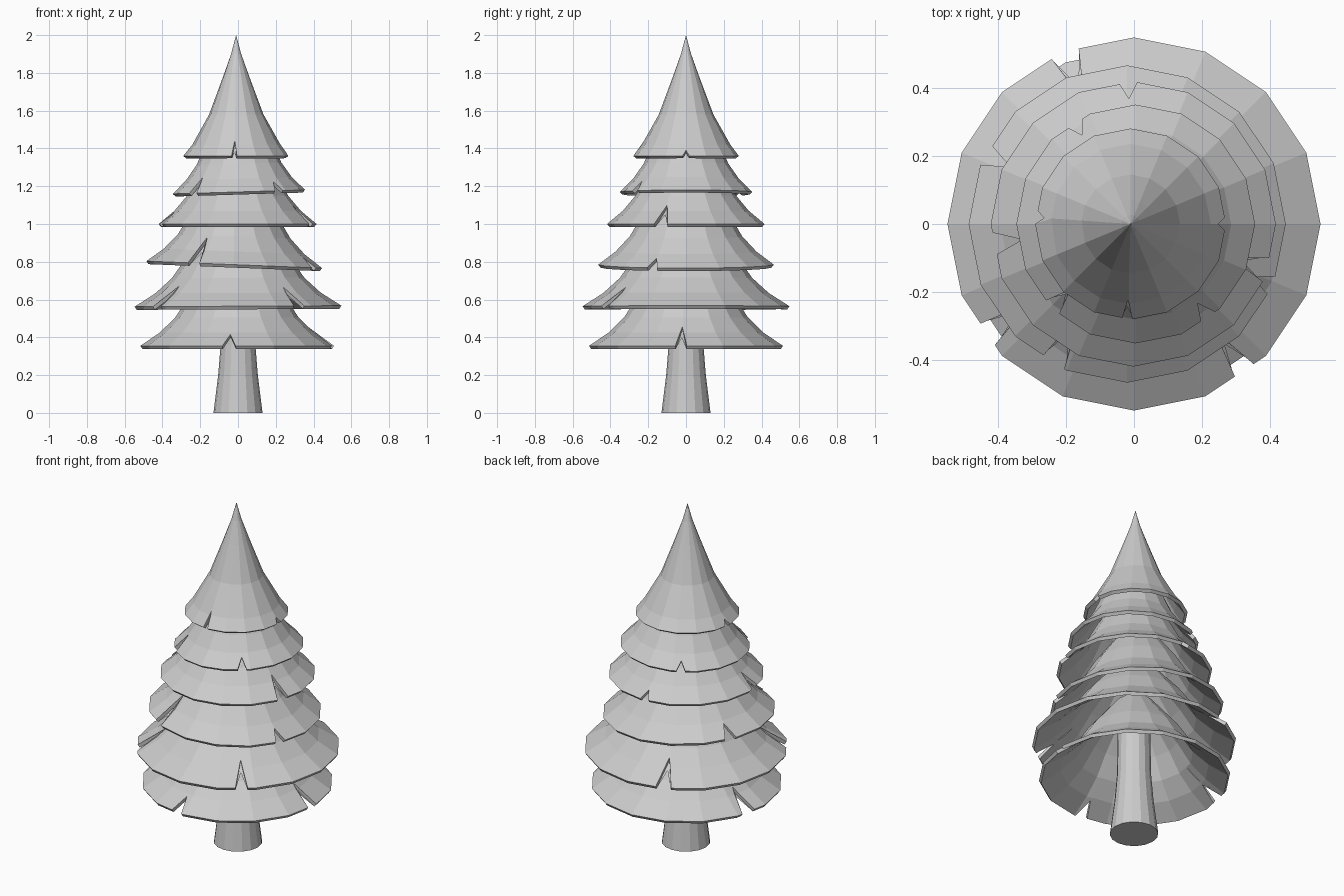
import bpy, bmesh
from math import sin, cos, pi, radians

old = bpy.data.objects.get("Cube")
if old:
    bpy.data.objects.remove(old)

SIDES = 16
STEP = 2 * pi / SIDES

grey = bpy.data.materials.new("plain_grey")
grey.use_nodes = True
grey.diffuse_color = (0.6, 0.6, 0.6, 1)
grey.node_tree.nodes["Principled BSDF"].inputs["Base Color"].default_value = grey.diffuse_color


def make_object(name, bm):
    bmesh.ops.recalc_face_normals(bm, faces=bm.faces)
    mesh = bpy.data.meshes.new(name)
    bm.to_mesh(mesh)
    bm.free()
    mesh.materials.append(grey)
    obj = bpy.data.objects.new(name, mesh)
    bpy.context.collection.objects.link(obj)
    return obj


def radius_at(profile, h):
    """Radius of a (radius, height) profile at height h."""
    for (r0, h0), (r1, h1) in zip(profile, profile[1:]):
        if h <= h1:
            return r0 + (r1 - r0) * (h - h0) / (h1 - h0)
    return profile[-1][0]


def flat_side(angle):
    """Scale that keeps a point on the straight side of the polygon."""
    off = angle % STEP - STEP / 2
    return cos(STEP / 2) / cos(off)


def tier(name, profile, z, centre_x, tilt, notches):
    """Hollow skirt of branches with V notches (angle, width, depth) in its rim."""
    columns = []        # (angle, notch angle, notch depth, is notch tip)
    cuts = [(radians(a % 360), radians(w) / 2, d) for a, w, d in notches]
    for i in range(SIDES):
        a = i * STEP
        near = [abs((a - c + pi) % (2 * pi) - pi) < w + 0.01 for c, w, d in cuts]
        if not any(near):
            columns.append((a, None, 0, False))
    for c, w, d in cuts:
        columns += [((c + s * w) % (2 * pi), c, d, s == 0) for s in (-1, 0, 1)]
    columns.sort(key=lambda col: col[0])

    bm = bmesh.new()
    grid = []
    for angle, notch, depth, tip in columns:
        line = []
        for r, h in profile:
            a = angle
            if tip and h < depth:
                h, r = depth, radius_at(profile, depth)
            if notch is not None and not tip:
                delta = (angle - notch + pi) % (2 * pi) - pi
                a = notch + delta * max(0, 1 - h / depth)
            r *= flat_side(a)
            x, y = r * cos(a), r * sin(a)
            line.append(bm.verts.new((centre_x + x, y, z + h + tilt * x)))
        grid.append(line)
    for i, line in enumerate(grid):
        after = grid[(i + 1) % len(grid)]
        for k in range(len(line) - 1):
            bm.faces.new((line[k], after[k], after[k + 1], line[k + 1]))
    bmesh.ops.remove_doubles(bm, verts=bm.verts, dist=0.0005)
    obj = make_object(name, bm)
    shell = obj.modifiers.new("thickness", "SOLIDIFY")
    shell.thickness = 0.02
    shell.offset = -1


# Branch tiers, from the lowest up
skirt = [(1, 0), (0.8, 0.07), (0.64, 0.15), (0.5, 0.26), (0.2, 0.45)]
tiers = [
    ("bottom_tier", 0.355, 0.513, -0.004, 0,
     [(265, 8, 0.06), (357, 7, 0.1), (166, 10, 0.1)]),
    ("second_tier", 0.565, 0.547, 0, 0.005,
     [(307, 7, 0.1), (217, 8, 0.11), (112, 9, 0.11)]),
    ("third_tier", 0.785, 0.465, -0.02, -0.04,
     [(242, 9, 0.14), (337, 7, 0.05), (154, 8, 0.06)]),
    ("fourth_tier", 1.0, 0.418, -0.002, 0,
     [(341, 10, 0.1), (92, 7, 0.04), (188, 9, 0.07)]),
    ("fifth_tier", 1.17, 0.35, 0.005, 0.03,
     [(225, 9, 0.08), (308, 8, 0.05), (121, 8, 0.04)]),
]
for name, z, radius, cx, tilt, notches in tiers:
    tier(name, [(r * radius, h) for r, h in skirt], z, cx, tilt, notches)

# Pointed top
peak = [(0.28, 0), (0.235, 0.06), (0.145, 0.22), (0.07, 0.42), (0.027, 0.54), (0, 0.64)]
tier("top_tier", peak, 1.36, -0.01, 0, [(268, 6, 0.08), (0, 8, 0.03), (176, 8, 0.03)])

# Flared trunk
bm = bmesh.new()
rings = []
for r, h in [(0.13, 0), (0.105, 0.2), (0.092, 0.36), (0.085, 0.75)]:
    rings.append([bm.verts.new((r * cos(i * STEP), r * sin(i * STEP), h))
                  for i in range(SIDES)])
for low, high in zip(rings, rings[1:]):
    for i in range(SIDES):
        j = (i + 1) % SIDES
        bm.faces.new((low[i], low[j], high[j], high[i]))
bm.faces.new(rings[0])
bm.faces.new(rings[-1])
make_object("trunk", bm)
